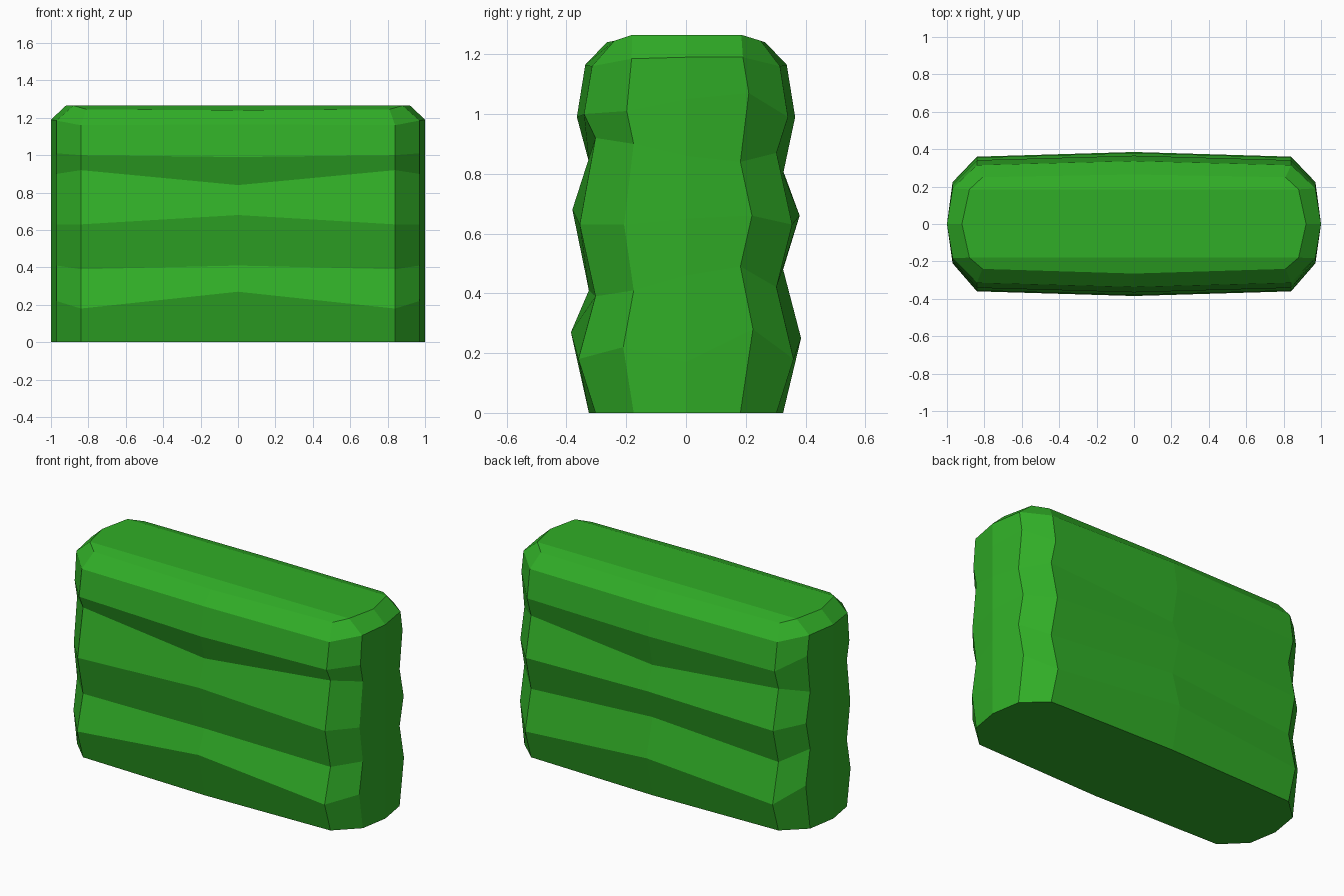
import bpy, bmesh

# Bulge of each level: base, ridge, groove, ridge, groove, ridge, shoulder
RIDGE = [0, 1, 0, 0.92, 0, 0.67, 0.2]

# Columns round the right half, front to back:
# x, base y, ridge depth, level heights, top rim point
COLUMNS = [
    (0.00, -0.325, -0.060, [0, 0.27, 0.41, 0.68, 0.84, 0.99, 1.165], (0.00, -0.265, 1.24)),
    (0.84, -0.303, -0.057, [0, 0.18, 0.39, 0.63, 0.92, 1.00, 1.16], (0.81, -0.24, 1.245)),
    (0.97, -0.175, -0.035, [0, 0.22, 0.41, 0.63, 0.90, 1.01, 1.185], (0.88, -0.18, 1.265)),
    (1.00, 0.000, 0.000, [0, 0.17, 0.46, 0.65, 0.86, 1.05, 1.19], (0.92, 0.00, 1.265)),
    (0.97, 0.182, 0.042, [0, 0.28, 0.49, 0.66, 0.84, 1.07, 1.19], (0.88, 0.185, 1.265)),
    (0.84, 0.303, 0.057, [0, 0.18, 0.42, 0.63, 0.87, 0.99, 1.16], (0.81, 0.25, 1.245)),
    (0.00, 0.325, 0.060, [0, 0.25, 0.48, 0.66, 0.80, 0.99, 1.165], (0.00, 0.265, 1.24)),
]


def column_points(col):
    x, y, depth, heights, rim = col
    return [(x, y + depth * r, z) for r, z in zip(RIDGE, heights)] + [rim]


# Right half, then the mirrored left half, closing the loop
columns = [column_points(c) for c in COLUMNS]
columns += [[(-x, y, z) for x, y, z in c] for c in columns[5:0:-1]]

bm = bmesh.new()
grid = [[bm.verts.new(p) for p in c] for c in columns]
n = len(grid)

# Rippled walls and rounded shoulder
for i in range(n):
    a, b = grid[i], grid[(i + 1) % n]
    for k in range(len(a) - 1):
        bm.faces.new((a[k], b[k], b[k + 1], a[k + 1]))

# Underside, flat top and the two sloping strips beside it
rim = [c[-1] for c in grid]
bm.faces.new([c[0] for c in reversed(grid)])
bm.faces.new([rim[i] for i in (2, 3, 4, 8, 9, 10)])
bm.faces.new([rim[i] for i in (10, 11, 0, 1, 2)])
bm.faces.new([rim[i] for i in (4, 5, 6, 7, 8)])
bmesh.ops.recalc_face_normals(bm, faces=bm.faces)

mesh = bpy.data.meshes.new("hedge")
bm.to_mesh(mesh)
bm.free()
hedge = bpy.data.objects.new("hedge", mesh)
bpy.context.collection.objects.link(hedge)

# Leaf green
green = bpy.data.materials.new("leaf_green")
green.diffuse_color = (0.03, 0.42, 0.02, 1)
mesh.materials.append(green)
